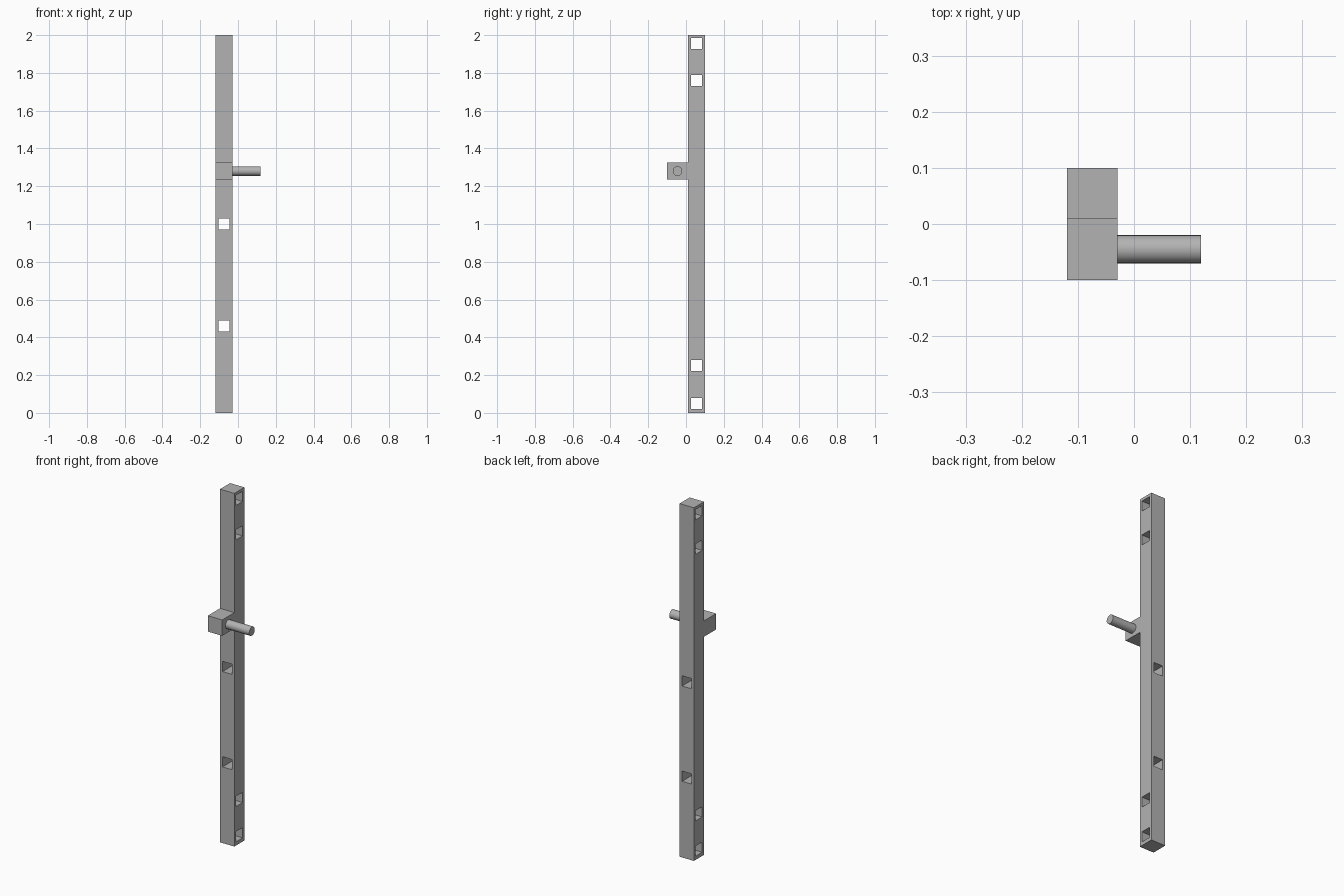
import bpy
from math import pi

cube = bpy.data.objects.get("Cube")
if cube:
    bpy.data.objects.remove(cube, do_unlink=True)

# Single grey finish
grey = bpy.data.materials.new("plain grey")
grey.use_nodes = True
colour = (0.45, 0.45, 0.45, 1)
grey.diffuse_color = colour
grey.node_tree.nodes["Principled BSDF"].inputs["Base Color"].default_value = colour

SIDE = 0.09                 # square section of the post
HOLE = 0.058                # square section of each hole
POST_X, POST_Y = -0.0745, 0.0545
HEIGHT, PEG_Z = 2.0, 1.28


def box(name, centre, size):
    bpy.ops.mesh.primitive_cube_add(size=1, location=centre)
    ob = bpy.context.object
    ob.name = name
    ob.scale = size
    bpy.ops.object.transform_apply(location=False, rotation=False, scale=True)
    ob.data.materials.append(grey)
    return ob


def cut_hole(target, z, size):
    cutter = box("hole_cutter", (POST_X, POST_Y, z), size)
    cutter.hide_render = True
    mod = target.modifiers.new("hole", "BOOLEAN")
    mod.operation = "DIFFERENCE"
    mod.solver = "EXACT"
    mod.object = cutter
    bpy.context.view_layer.objects.active = target
    bpy.ops.object.modifier_apply(modifier=mod.name)
    bpy.data.objects.remove(cutter, do_unlink=True)


# Upright post with square through holes
post = box("post", (POST_X, POST_Y, HEIGHT / 2), (SIDE, SIDE, HEIGHT))
for z in (0.05, 0.25, 1.76, 1.955):       # holes running side to side
    cut_hole(post, z, (0.3, HOLE, HOLE))
for z in (0.46, 1.0):                     # holes running front to back
    cut_hole(post, z, (HOLE, 0.3, HOLE))

# Block on the front of the post
box("peg_block", (POST_X, -0.045, PEG_Z), (SIDE, 0.109, SIDE))

# Round peg pointing sideways out of the block
start, end = POST_X + SIDE / 2, 0.119
bpy.ops.mesh.primitive_cylinder_add(
    vertices=48, radius=0.025, depth=end - start,
    location=((start + end) / 2, -0.045, PEG_Z), rotation=(0, pi / 2, 0))
peg = bpy.context.object
peg.name = "peg"
peg.data.materials.append(grey)
bpy.ops.object.shade_smooth_by_angle()
